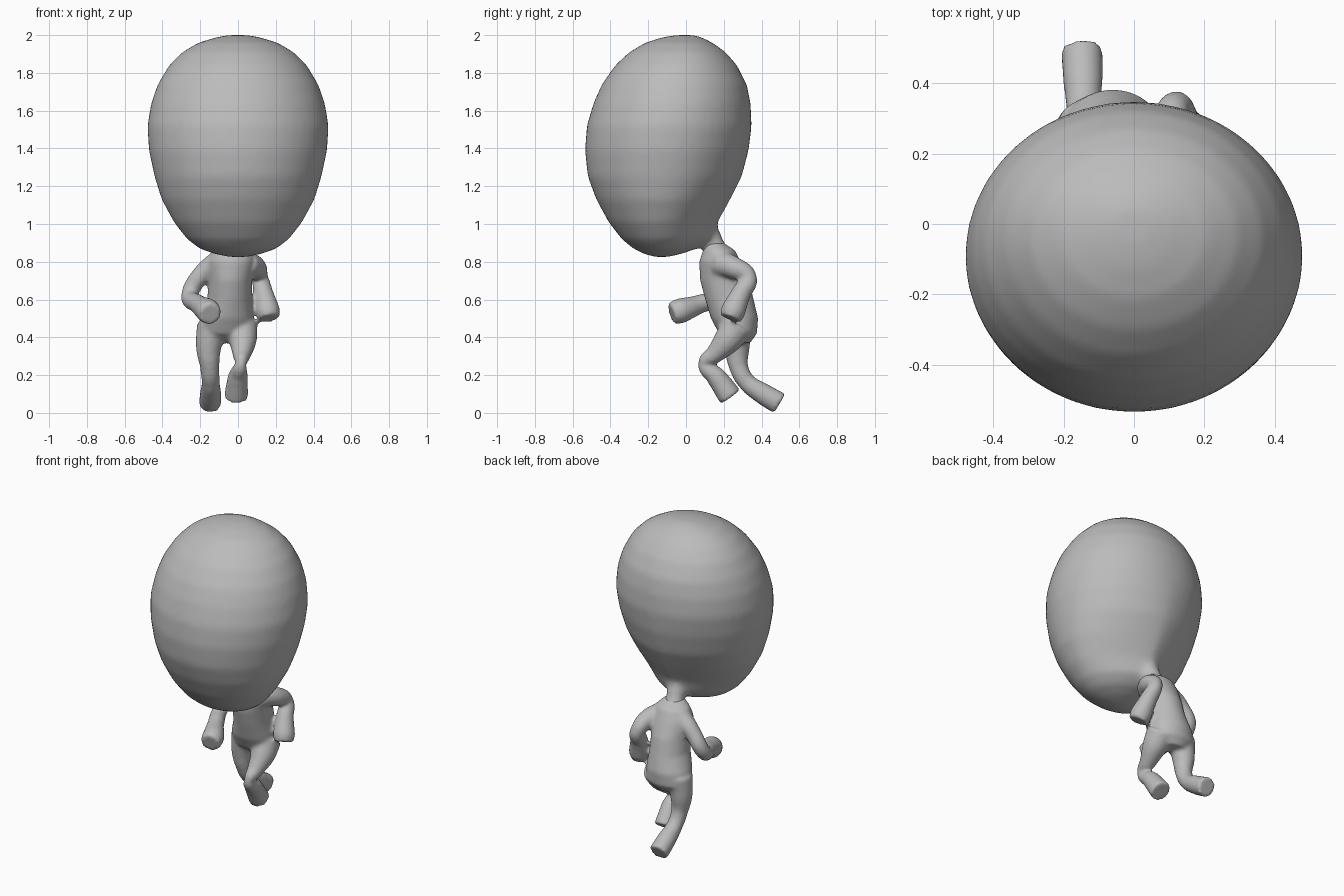
import bpy, bmesh
from math import sin, cos, pi

cube = bpy.data.objects.get("Cube")
if cube:
    bpy.data.objects.remove(cube)

clay = bpy.data.materials.new("plain grey")
clay.use_nodes = True
clay.diffuse_color = (0.5, 0.5, 0.5, 1)
clay.node_tree.nodes["Principled BSDF"].inputs["Base Color"].default_value = (0.5, 0.5, 0.5, 1)


def loft(bm, rings):
    """Skin a stack of closed point rings and cap both ends."""
    loops = [[bm.verts.new(p) for p in ring] for ring in rings]
    n = len(loops[0])
    for low, high in zip(loops, loops[1:]):
        for i in range(n):
            j = (i + 1) % n
            bm.faces.new((low[i], low[j], high[j], high[i]))
    bm.faces.new(loops[0][::-1])
    bm.faces.new(loops[-1])


def tube(bm, path):
    """Smooth rounded limb through (x, y, z, radius) points."""
    curve = bpy.data.curves.new("limb_path", "CURVE")
    curve.dimensions = "3D"
    curve.bevel_depth = 1
    curve.bevel_resolution = 6
    curve.use_fill_caps = True
    spline = curve.splines.new("BEZIER")
    spline.bezier_points.add(len(path) - 1)
    for point, (x, y, z, r) in zip(spline.bezier_points, path):
        point.co = (x, y, z)
        point.radius = r
        point.handle_left_type = point.handle_right_type = "AUTO"
    helper = bpy.data.objects.new("limb_path", curve)
    bpy.context.collection.objects.link(helper)
    graph = bpy.context.evaluated_depsgraph_get()
    mesh = bpy.data.meshes.new_from_object(helper.evaluated_get(graph))
    bm.from_mesh(mesh)
    bpy.data.objects.remove(helper)
    bpy.data.meshes.remove(mesh)


def finish(bm, name, voxel, smoothing):
    """Fuse the overlapping volumes into one soft skin."""
    bmesh.ops.remove_doubles(bm, verts=bm.verts, dist=0.0005)
    bmesh.ops.recalc_face_normals(bm, faces=bm.faces)
    mesh = bpy.data.meshes.new(name)
    bm.to_mesh(mesh)
    bm.free()
    mesh.materials.append(clay)
    obj = bpy.data.objects.new(name, mesh)
    bpy.context.collection.objects.link(obj)
    remesh = obj.modifiers.new("fuse", "REMESH")
    remesh.mode = "VOXEL"
    remesh.voxel_size = voxel
    remesh.use_smooth_shade = True
    smooth = obj.modifiers.new("soften", "SMOOTH")
    smooth.factor = 0.5
    smooth.iterations = smoothing


# Head: z, front y, back y, half width, y of widest point, back taper
HEAD = [
    (0.825, -0.16, -0.10, 0.04, -0.13, 1), (0.84, -0.22, -0.03, 0.12, -0.13, 1),
    (0.87, -0.28, 0.06, 0.205, -0.13, 1.3), (0.92, -0.34, 0.14, 0.27, -0.13, 1.6),
    (1.01, -0.41, 0.17, 0.34, -0.13, 1.6), (1.13, -0.475, 0.235, 0.405, -0.12, 1.4),
    (1.25, -0.52, 0.295, 0.442, -0.11, 1.2), (1.39, -0.535, 0.332, 0.472, -0.1, 1.1),
    (1.52, -0.525, 0.348, 0.48, -0.09, 1), (1.64, -0.49, 0.342, 0.46, -0.07, 1),
    (1.74, -0.445, 0.322, 0.425, -0.06, 1), (1.84, -0.375, 0.27, 0.365, -0.04, 1),
    (1.91, -0.3, 0.21, 0.295, -0.03, 1), (1.96, -0.215, 0.14, 0.21, -0.02, 1),
    (1.99, -0.12, 0.08, 0.11, -0.01, 1), (2.0, -0.05, 0.04, 0.05, 0, 1),
]
SIDES = 48
rings = []
for z, front, back, width, mid, taper in HEAD:
    ring = []
    for i in range(SIDES):
        c, s = cos(2 * pi * i / SIDES), sin(2 * pi * i / SIDES)
        reach = back - mid if s > 0 else mid - front
        x = abs(c) ** (taper if s > 0 else 1) * (1 if c > 0 else -1)
        ring.append((width * x, mid + reach * s, z))
    rings.append(ring)
bm = bmesh.new()
loft(bm, rings)
# Neck runs from inside the skull into the shoulders
tube(bm, [(-0.01, 0.06, 1.06, 0.09), (-0.02, 0.115, 0.96, 0.06),
          (-0.025, 0.145, 0.9, 0.055), (-0.03, 0.165, 0.82, 0.08)])
finish(bm, "head", 0.018, 10)

# Torso: z, centre x, centre y, half width, half depth
TORSO = [
    (0.37, -0.065, 0.29, 0.07, 0.05), (0.42, -0.065, 0.275, 0.145, 0.1),
    (0.5, -0.06, 0.257, 0.14, 0.125), (0.6, -0.045, 0.23, 0.118, 0.128),
    (0.7, -0.04, 0.205, 0.115, 0.13), (0.8, -0.035, 0.18, 0.125, 0.11),
    (0.86, -0.03, 0.175, 0.105, 0.085), (0.9, -0.025, 0.15, 0.055, 0.05),
]
bm = bmesh.new()
loft(bm, [[(x + rx * cos(2 * pi * i / SIDES), y + ry * sin(2 * pi * i / SIDES), z)
           for i in range(SIDES)] for z, x, y, rx, ry in TORSO])
# Right arm swings forward, left arm swings back
tube(bm, [(-0.1, 0.19, 0.8, 0.065), (-0.19, 0.205, 0.735, 0.05), (-0.255, 0.19, 0.625, 0.045),
          (-0.21, 0.07, 0.575, 0.05), (-0.16, -0.03, 0.54, 0.067), (-0.148, -0.075, 0.525, 0.06)])
tube(bm, [(0.04, 0.18, 0.79, 0.07), (0.09, 0.25, 0.77, 0.06), (0.115, 0.33, 0.715, 0.045),
          (0.135, 0.29, 0.63, 0.053), (0.157, 0.25, 0.54, 0.066), (0.165, 0.235, 0.5, 0.058)])
# Right leg pushes off behind, left leg is bent at the knee
tube(bm, [(-0.135, 0.27, 0.46, 0.085), (-0.155, 0.27, 0.35, 0.068), (-0.15, 0.28, 0.24, 0.05),
          (-0.145, 0.32, 0.165, 0.047), (-0.145, 0.41, 0.1, 0.057), (-0.148, 0.495, 0.05, 0.06)])
tube(bm, [(0.015, 0.27, 0.46, 0.09), (0.025, 0.22, 0.385, 0.075), (0.02, 0.15, 0.31, 0.05),
          (0.015, 0.095, 0.262, 0.03), (0.0, 0.16, 0.19, 0.054), (-0.01, 0.235, 0.085, 0.064)])
finish(bm, "body", 0.011, 5)
